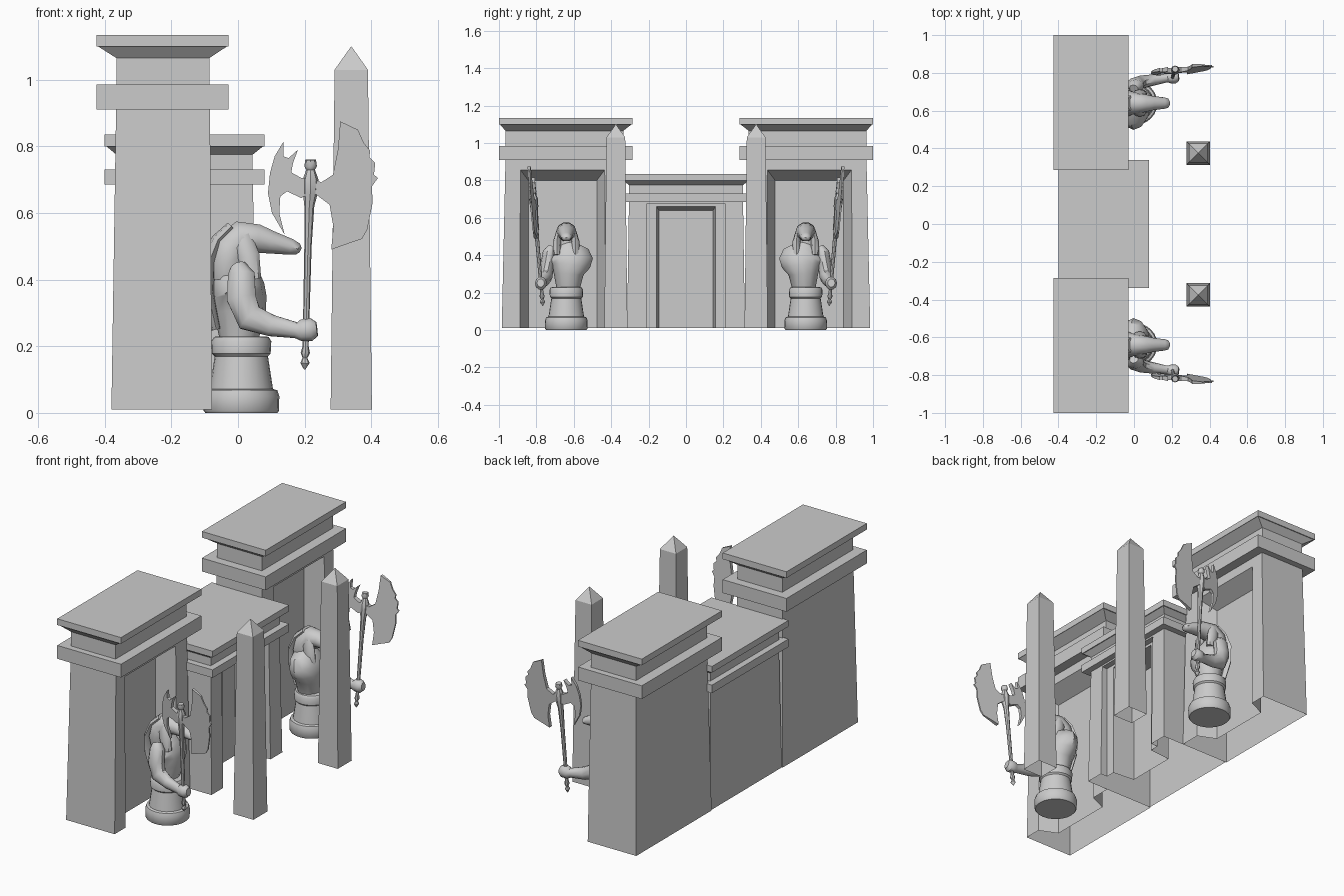
import bpy, bmesh, math
from mathutils import Vector


def make(name, verts, faces, mirror=True, smooth=False):
    me = bpy.data.meshes.new(name)
    me.from_pydata([tuple(v) for v in verts], [], faces)
    bm = bmesh.new()
    bm.from_mesh(me)
    bmesh.ops.recalc_face_normals(bm, faces=bm.faces)
    bm.to_mesh(me)
    bm.free()
    ob = bpy.data.objects.new(name, me)
    bpy.context.collection.objects.link(ob)
    if smooth:
        bpy.ops.object.select_all(action='DESELECT')
        ob.select_set(True)
        bpy.context.view_layer.objects.active = ob
        bpy.ops.object.shade_smooth_by_angle(angle=math.radians(40))
    if mirror:
        add_mirror(ob)
    return ob


def add_mirror(ob):
    m = ob.modifiers.new("mirror", 'MIRROR')
    m.use_axis = (False, True, False)
    m.use_mirror_merge = False


def loft(rings):
    n = len(rings[0])
    verts = [v for r in rings for v in r]
    faces = [(k*n+i, k*n+(i+1) % n, (k+1)*n+(i+1) % n, (k+1)*n+i)
             for k in range(len(rings)-1) for i in range(n)]
    faces += [tuple(range(n)), tuple(range(len(verts)-n, len(verts)))]
    return verts, faces


def rect_stack(name, secs, mirror=False):
    # secs: x0, x1, y0, y1, z
    return make(name, *loft([[(a, c, z), (b, c, z), (b, d, z), (a, d, z)]
                             for a, b, c, d, z in secs]), mirror)


def tube(name, pts, n=10):
    # pts: x, y, z, half width sideways, half thickness
    rings = []
    P = [Vector(p[:3]) for p in pts]
    for i, p in enumerate(pts):
        t = (P[min(i+1, len(P)-1)] - P[max(i-1, 0)]).normalized()
        side = Vector((0, 1, 0))
        side = (side - t*side.dot(t)).normalized()
        up = t.cross(side)
        rings.append([P[i] + side*p[3]*math.cos(2*math.pi*k/n)
                      + up*p[4]*math.sin(2*math.pi*k/n) for k in range(n)])
    return make(name, *loft(rings), smooth=True)


def niche(ob, cy, x0, x1, w0, w1, h0, h1):
    # splayed recess cut into the +x face
    rings = [[(x, cy-w, -.1), (x, cy+w, -.1), (x, cy+w, h), (x, cy-w, h)]
             for x, w, h in ((x0, w0, h0), (x1, w1, h1))]
    cutter = make("niche_cutter", *loft(rings), mirror=False)
    cutter.hide_render = True
    m = ob.modifiers.new("cut", 'BOOLEAN')
    m.operation = 'DIFFERENCE'
    m.solver = 'EXACT'
    m.object = cutter
    dg = bpy.context.evaluated_depsgraph_get()
    me = bpy.data.meshes.new_from_object(ob.evaluated_get(dg))
    ob.modifiers.clear()
    ob.data = me
    bpy.data.objects.remove(cutter)


def open_bottom(ob):
    bm = bmesh.new()
    bm.from_mesh(ob.data)
    low = [f for f in bm.faces if all(v.co.z < .012 for v in f.verts)]
    bmesh.ops.delete(bm, geom=low, context='FACES')
    bm.to_mesh(ob.data)
    bm.free()


# Towers with band, neck and flared cap
tower = rect_stack("tower", [
    (-.38, -.078, -.985, -.315, .01), (-.366, -.084, -.965, -.335, .91),
    (-.425, -.028, -1, -.286, .91), (-.425, -.028, -1, -.286, .985),
    (-.365, -.086, -.965, -.335, .985), (-.365, -.086, -.965, -.335, 1.065),
    (-.42, -.033, -.995, -.291, 1.10), (-.425, -.028, -1, -.286, 1.10),
    (-.425, -.028, -1, -.286, 1.135), ])
niche(tower, -.66, -.078, -.18, .228, .183, .86, .80)
open_bottom(tower)
add_mirror(tower)

# Lower gatehouse between the towers
gate = rect_stack("gatehouse", [
    (-.375, .055, -.315, .315, .01), (-.365, .045, -.305, .305, .685),
    (-.40, .08, -.34, .34, .685), (-.40, .08, -.34, .34, .73),
    (-.365, .044, -.305, .305, .73), (-.365, .044, -.305, .305, .775),
    (-.395, .075, -.335, .335, .80), (-.40, .08, -.34, .34, .80),
    (-.40, .08, -.34, .34, .835)])
niche(gate, 0, .07, .012, .21, .21, .675, .675)
niche(gate, 0, .013, -.12, .157, .145, .66, .64)
open_bottom(gate)

# Obelisks
ob = rect_stack("obelisk", [
    (.278, .402, -.437, -.313, .01), (.29, .39, -.425, -.325, 1.03),
    (.3395, .3405, -.3755, -.3745, 1.10)], False)
open_bottom(ob)
add_mirror(ob)

# Statue pedestal
tube("pedestal", [(.01, -.64, z, r, r) for z, r in (
    (0, .108), (.006, .113), (.05, .114), (.068, .108), (.072, .095),
    (.17, .08), (.178, .088), (.215, .09), (.228, .082), (.23, .07))], 24)

# Statue torso
tube("torso", [(.003, -.63, .22, .062, .058), (.005, -.628, .30, .08, .078),
               (.003, -.62, .345, .108, .083), (0, -.62, .375, .122, .08),
               (-.01, -.625, .415, .105, .072), (-.02, -.635, .45, .05, .06)], 12)

# Statue head with long snout
tube("head", [(-.03, -.64, .40, .055, .055), (-.03, -.64, .45, .07, .06),
              (-.02, -.64, .495, .064, .062), (.012, -.64, .525, .055, .055),
              (.06, -.64, .523, .047, .045), (.10, -.64, .512, .038, .036),
              (.16, -.64, .498, .03, .025), (.18, -.64, .492, .025, .018),
              (.188, -.64, .488, .01, .008)], 10)

# Headcloth: back drape and two front lappets
tube("back_drape", [(-.02, -.64, .56, .04, .015), (-.06, -.64, .52, .055, .02),
                    (-.088, -.64, .45, .065, .022), (-.09, -.64, .36, .06, .02),
                    (-.065, -.64, .25, .045, .015)], 8)
for i, dy in enumerate((-.05, .05)):
    tube("lappet_%d" % i, [(.01, -.64+dy*.8, .53, .012, .03),
                           (.03, -.64+dy, .47, .022, .035),
                           (.045, -.64+dy, .40, .02, .025)], 8)

# Outer arm and fist
tube("arm", [(0, -.715, .44, .025, .025), (.01, -.73, .415, .036, .042),
             (.01, -.742, .345, .036, .046), (.035, -.75, .285, .036, .045),
             (.10, -.762, .262, .03, .034), (.175, -.772, .248, .022, .025),
             (.19, -.775, .248, .03, .034), (.22, -.776, .25, .032, .036),
             (.237, -.777, .252, .02, .022)])


def axe_y(x, z):
    return -.765 - .085*(z-.13) - .09*(x-.2)


# Axe shaft with pommel, collar and top knob
tube("axe_shaft", [(x, axe_y(x, z), z, r, r) for x, z, r in (
    (.20, .13, .002), (.201, .15, .014), (.201, .165, .007), (.202, .18, .014),
    (.203, .20, .009), (.21, .5, .011), (.214, .62, .015), (.217, .66, .022),
    (.218, .70, .024), (.218, .73, .013), (.218, .74, .019), (.218, .76, .016))], 8)


def blade(name, outline):
    # thin plate, with a thicker root toward the shaft
    def half(x):
        return max(.004, .015 - .07*abs(x-.218))
    rings = [[(x, axe_y(x, z)+s*half(x), z) for x, z in outline] for s in (-1, 1)]
    make(name, *loft(rings))


blade("axe_main_blade", [
    (.22, .705), (.25, .692), (.285, .715), (.30, .79), (.307, .875), (.36, .85),
    (.378, .81), (.397, .787), (.394, .768), (.412, .75), (.408, .715),
    (.42, .705), (.402, .68), (.404, .63), (.388, .55), (.372, .522),
    (.33, .508), (.28, .49), (.286, .56), (.275, .625), (.235, .655), (.22, .66)])
blade("axe_rear_blade", [
    (.218, .705), (.19, .705), (.16, .722), (.165, .75), (.18, .79), (.152, .765),
    (.136, .77), (.137, .815), (.11, .77), (.096, .72), (.09, .66), (.102, .60),
    (.14, .535), (.124, .60), (.127, .65), (.147, .665), (.19, .645), (.218, .66)])
